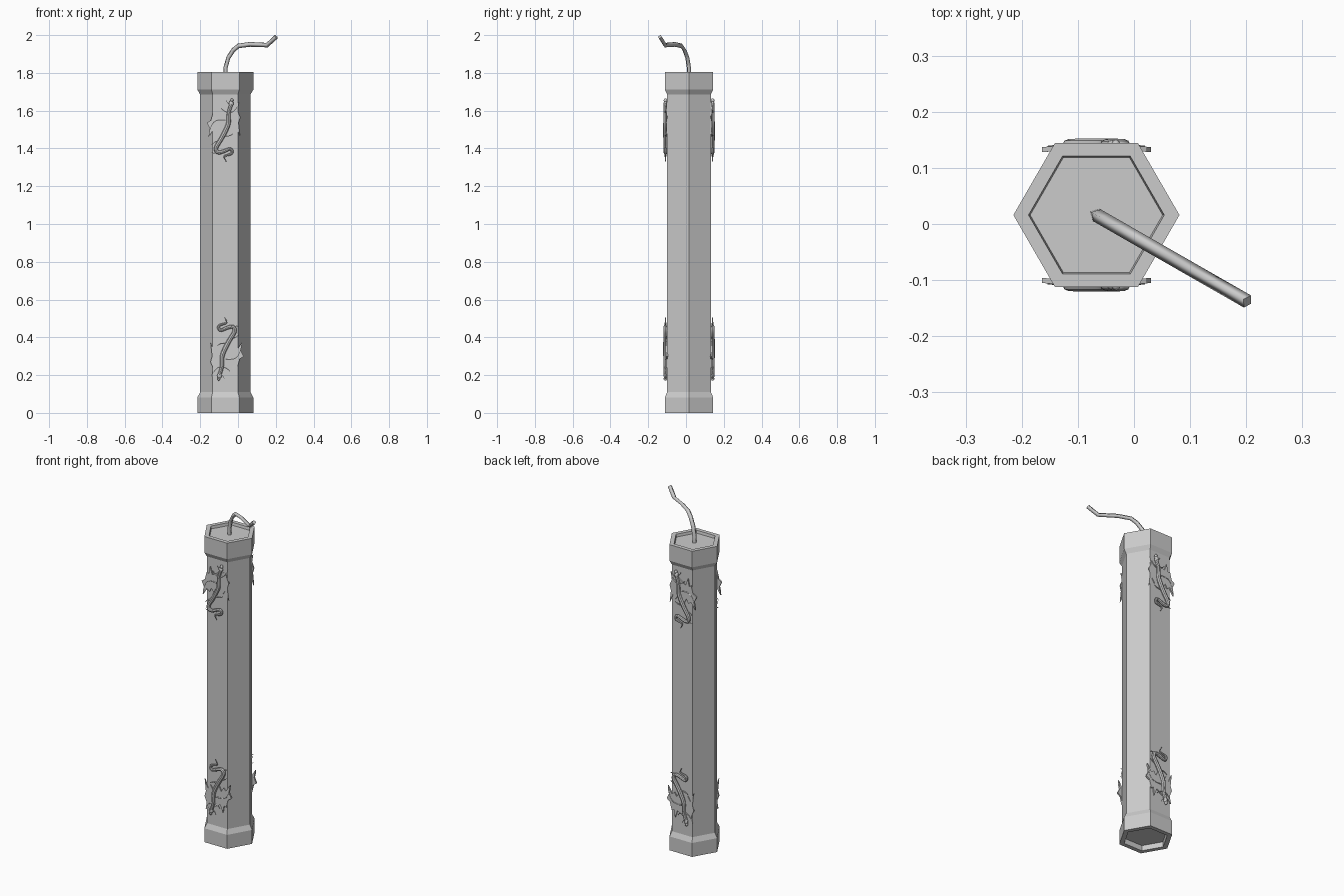
import bpy, bmesh, math
from mathutils import Matrix, Vector

if "Cube" in bpy.data.objects:
    bpy.data.objects.remove(bpy.data.objects["Cube"])

CX, CY = -0.067, 0.016          # axis of the tube
FACE = 0.1156                   # distance from axis to a flat side of the shaft

grey = bpy.data.materials.new("plain grey")
grey.use_nodes = True
grey.diffuse_color = (0.6, 0.6, 0.6, 1)
grey.node_tree.nodes["Principled BSDF"].inputs["Base Color"].default_value = (0.6, 0.6, 0.6, 1)


def add_mesh(name, bm):
    bmesh.ops.recalc_face_normals(bm, faces=bm.faces)
    mesh = bpy.data.meshes.new(name)
    bm.to_mesh(mesh)
    bm.free()
    mesh.materials.append(grey)
    obj = bpy.data.objects.new(name, mesh)
    bpy.context.collection.objects.link(obj)
    return obj


def tube(name, points, radii, depth, sides_res, smooth):
    """Sweep a round or square section along a path and turn it into a mesh."""
    cu = bpy.data.curves.new(name, 'CURVE')
    cu.dimensions = '3D'
    cu.bevel_depth, cu.bevel_resolution = depth, sides_res
    cu.use_fill_caps = True
    cu.resolution_u = 4
    sp = cu.splines.new('NURBS' if smooth else 'POLY')
    sp.points.add(len(points) - 1)
    for p, co, r in zip(sp.points, points, radii):
        p.co = (*co, 1)
        p.radius = r
    if smooth:
        sp.order_u = 3
        sp.use_endpoint_u = True
    cu.materials.append(grey)
    obj = bpy.data.objects.new(name, cu)
    bpy.context.collection.objects.link(obj)
    bpy.ops.object.select_all(action='DESELECT')
    obj.select_set(True)
    bpy.context.view_layer.objects.active = obj
    bpy.ops.object.convert(target='MESH')
    return bpy.context.view_layer.objects.active


# Hexagonal casing with flared collars and recessed ends
profile = [(0.118, 0.03), (0.12, 0), (0.148, 0), (0.148, 0.082), (0.1335, 0.11),
           (0.1335, 1.686), (0.148, 1.711), (0.148, 1.806), (0.121, 1.806), (0.118, 1.79)]
bm = bmesh.new()
rings = [[bm.verts.new((CX + r * math.cos(k * math.pi / 3), CY + r * math.sin(k * math.pi / 3), z))
          for k in range(6)] for r, z in profile]
for low, high in zip(rings, rings[1:]):
    for k in range(6):
        n = (k + 1) % 6
        bm.faces.new((low[k], low[n], high[n], high[k]))
bm.faces.new(rings[0])
bm.faces.new(rings[-1])
add_mesh("hexagonal_casing", bm)

# Square fuse, running in one slanted vertical plane: (distance out, height)
fuse_path = [(0, 1.78), (0.002, 1.83), (0.018, 1.88), (0.048, 1.92), (0.08, 1.943),
             (0.15, 1.951), (0.255, 1.947), (0.31, 1.991)]
out = Vector((0.868, -0.497, 0))
fuse = tube("fuse", [Vector((CX, CY, z)) + out * d for d, z in fuse_path],
            [1] * len(fuse_path), 0.0125, 0, False)


# Relief serpent, drawn in hundredths around its own middle and resting on y = 0
def flat(u, v, y=0.0):
    return (u / 100, y, v / 100)


def plate(name, outline, thick):
    """Thin jagged plate, bending back a little where it passes the casing edge."""
    bm = bmesh.new()
    verts = [bm.verts.new(flat(u, v, 0.002 + 0.04 * max(0, abs(u) / 100 - 0.066))) for u, v in outline]
    face = bm.faces.new(verts)
    res = bmesh.ops.extrude_face_region(bm, geom=[face])
    new = [g for g in res["geom"] if isinstance(g, bmesh.types.BMVert)]
    bmesh.ops.translate(bm, verts=new, vec=(0, -thick, 0))
    bmesh.ops.triangulate(bm, faces=[f for f in bm.faces if len(f.verts) > 4])
    return add_mesh(name, bm)


def limb(name, pts, thick, lift=-0.005):
    n = len(pts) - 1
    obj = tube(name, [flat(u, v, lift) for u, v in pts],
               [1 - 0.7 * i / n for i in range(n + 1)], thick, 1, True)
    return obj


parts = []
body = [(3.2, 13.5), (1.8, 10), (1.7, 6), (1.8, 3), (-0.8, -2.5), (-2.8, -6), (-5.4, -10),
        (-4, -12.6), (0, -11.2), (3, -9.8), (4, -12.6), (1, -13.6), (-1.4, -14.2), (0.6, -17.2)]
widths = [0.9, 0.85, 1, 1.1, 1.1, 1.05, 1, 0.95, 0.85, 0.75, 0.65, 0.5, 0.35, 0.1]
parts.append(tube("serpent_body", [flat(u, v, -0.009) for u, v in body], widths, 0.011, 2, True))

# Head with snout
bm = bmesh.new()
for u, v, w, h in [(3.1, 13.8, 0.013, 0.016), (3.5, 15.4, 0.008, 0.011)]:
    bmesh.ops.create_uvsphere(bm, u_segments=10, v_segments=6, radius=1,
                              matrix=Matrix.Translation(flat(u, v, -0.009)) @ Matrix.Diagonal((w, 0.01, h, 1)))
parts.append(add_mesh("serpent_head", bm))

# Wings
parts.append(plate("left_wing", [(-4.2, 13.4), (-2.6, 9), (1.5, 11.5), (1.6, 4), (-1.5, -2), (-3.2, 1),
                                 (-4.6, -1.4), (-6.2, 0), (-9, -4.2), (-8.2, 0.5), (-9.7, 3.6),
                                 (-7.6, 5), (-6.4, 9.6), (-5, 9)], 0.009))
parts.append(plate("right_wing", [(2.6, 11), (5, 12.2), (7.2, 14.4), (6.4, 10), (7.9, 6.5), (7, 3.6),
                                  (7.8, -3.6), (5.6, 1.6), (4, -1), (1.6, 3)], 0.007))
# Legs, horns and whiskers
for name, pts, thick in [
        ("front_limb", [(1.8, 9), (-1, 9.6), (-2.4, 11.5)], 0.005),
        ("side_limb", [(2, 9), (4.6, 9), (6.2, 12)], 0.005),
        ("rear_limb", [(-1, -3), (2.5, -4), (4.2, -2)], 0.005),
        ("lower_limb", [(-3, -6), (-5.6, -6), (-7, -8)], 0.004),
        ("horn", [(2.4, 13.2), (1, 14), (0.4, 15.6)], 0.003),
        ("wing_rib", [(0, 5), (-4, 5.5), (-7.5, 3), (-8.6, -2)], 0.004),
        ("tail_fin", [(-4, -11.5), (-6, -13), (-7, -12.2)], 0.004)]:
    parts.append(limb(name, pts, thick, -0.007))

# Join the relief into one object
bpy.ops.object.select_all(action='DESELECT')
for p in parts:
    p.select_set(True)
bpy.context.view_layer.objects.active = parts[0]
bpy.ops.object.join()
relief = bpy.context.view_layer.objects.active
bpy.ops.object.shade_smooth_by_angle(angle=math.radians(40))

# Four copies: head up at the top, turned over at the bottom, mirrored to the back
base = relief.data
for side, sy in (("front", 1), ("back", -1)):
    for level, z, turn in (("upper", 1.5, 0), ("lower", 0.335, math.pi)):
        mesh = base.copy()
        place = (Matrix.Translation((CX, CY - sy * FACE, z)) @ Matrix.Diagonal((1, sy, 1, 1))
                 @ Matrix.Rotation(turn, 4, 'Y'))
        mesh.transform(place)
        if sy < 0:
            mesh.flip_normals()
        obj = bpy.data.objects.new(f"{side}_{level}_serpent_relief", mesh)
        bpy.context.collection.objects.link(obj)
bpy.data.objects.remove(relief)
